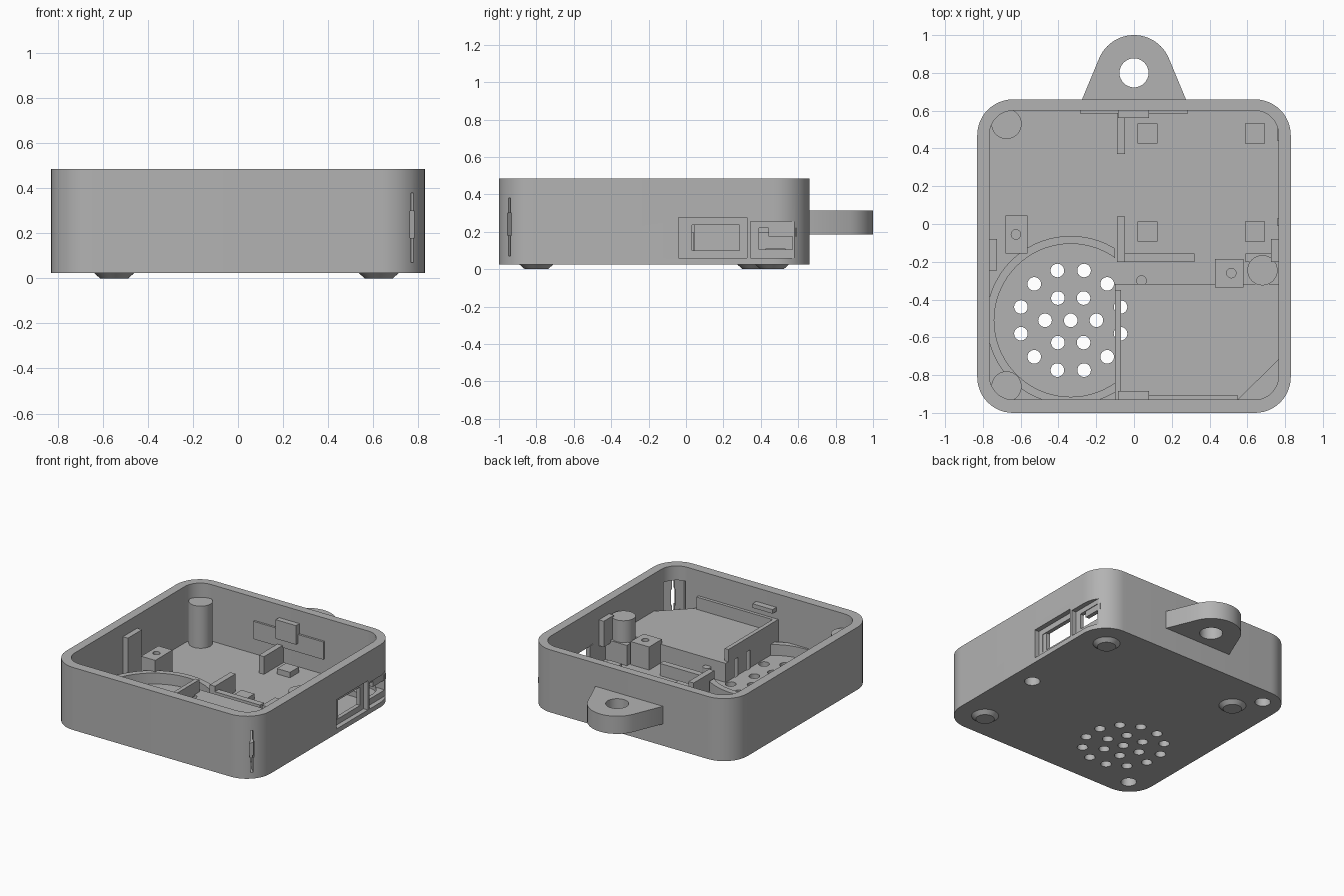
import bpy, bmesh, math
from mathutils import Matrix, Vector

if "Cube" in bpy.data.objects:
    bpy.data.objects.remove(bpy.data.objects["Cube"], do_unlink=True)

grey = bpy.data.materials.new("plain grey")
grey.use_nodes = True
grey.diffuse_color = (0.45, 0.45, 0.45, 1)
grey.node_tree.nodes["Principled BSDF"].inputs["Base Color"].default_value = grey.diffuse_color


def finish(name, bm):
    bmesh.ops.recalc_face_normals(bm, faces=bm.faces[:])
    mesh = bpy.data.meshes.new(name)
    bm.to_mesh(mesh)
    bm.free()
    mesh.materials.append(grey)
    obj = bpy.data.objects.new(name, mesh)
    bpy.context.collection.objects.link(obj)
    return obj


def prism(name, points, z0, z1):
    """Extrude a plan outline from z0 to z1."""
    bm = bmesh.new()
    face = bm.faces.new([bm.verts.new((x, y, z0)) for x, y in points])
    top = bmesh.ops.extrude_face_region(bm, geom=[face])["geom"]
    verts = [v for v in top if isinstance(v, bmesh.types.BMVert)]
    bmesh.ops.translate(bm, verts=verts, vec=(0, 0, z1 - z0))
    return finish(name, bm)


def box(name, x0, x1, y0, y1, z0, z1):
    return prism(name, [(x0, y0), (x1, y0), (x1, y1), (x0, y1)], z0, z1)


def arc(cx, cy, r, a0, a1, steps):
    angles = [math.radians(a0 + (a1 - a0) * i / steps) for i in range(steps + 1)]
    return [(cx + r * math.cos(a), cy + r * math.sin(a)) for a in angles]


def rounded(x0, x1, y0, y1, r):
    corners = [(x1 - r, y1 - r), (x0 + r, y1 - r), (x0 + r, y0 + r), (x1 - r, y0 + r)]
    return [p for i, (x, y) in enumerate(corners) for p in arc(x, y, r, 90 * i, 90 * i + 90, 12)]


def rods(name, centres, z0, z1, r0, r1=None, segments=32):
    """One mesh of upright cylinders or cones."""
    bm = bmesh.new()
    for x, y in centres:
        bmesh.ops.create_cone(bm, cap_ends=True, segments=segments, radius1=r0,
                              radius2=r0 if r1 is None else r1, depth=z1 - z0,
                              matrix=Matrix.Translation((x, y, (z0 + z1) / 2)))
    return finish(name, bm)


def diagonal_box(name, centre, along, across, z0, z1):
    """Box facing the front left corner."""
    bm = bmesh.new()
    place = Matrix.Translation(Vector((*centre, (z0 + z1) / 2))) @ Matrix.Rotation(math.radians(-45), 4, "Z")
    bmesh.ops.create_cube(bm, size=1, matrix=place @ Matrix.Diagonal((along, across, z1 - z0, 1)))
    return finish(name, bm)


def cut(targets, cutter):
    cutter.hide_render = True
    for obj in targets:
        mod = obj.modifiers.new("cut", "BOOLEAN")
        mod.operation, mod.solver, mod.object = "DIFFERENCE", "EXACT", cutter
        bpy.context.view_layer.objects.active = obj
        bpy.ops.object.modifier_apply(modifier=mod.name)
    bpy.data.objects.remove(cutter, do_unlink=True)


FLOOR, BASE, RIM = 0.07, 0.025, 0.485
LOW = FLOOR - 0.01

# Open case with rounded corners
case = prism("case", rounded(-0.83, 0.83, -1, 0.66, 0.19), BASE, RIM)
cut([case], prism("cavity", rounded(-0.765, 0.765, -0.93, 0.6, 0.125), FLOOR, 0.6))

# Raised bay floor with its corner cut off
bay = prism("bay_floor", [(-0.1, -0.94), (0.54, -0.94), (0.775, -0.71),
                          (0.775, -0.318), (-0.1, -0.318)], LOW, 0.21)
bay_wall = box("bay_side_wall", -0.1, -0.07, -0.94, -0.35, 0.2, 0.3)
box("bay_front_wall", -0.09, 0.55, -0.94, -0.907, 0.2, 0.3)

# Speaker ring, trimmed where it meets the bay
SX, SY = -0.335, -0.51
ring = rods("speaker_ring", [(SX, SY)], LOW, 0.15, 0.447, segments=72)
cut([ring], rods("ring_bore", [(SX, SY)], 0, 0.3, 0.405, segments=72))
cut([ring], box("ring_trim", -0.1, 0.3, -1, 0, 0, 0.3))

# Speaker grille holes
grille = [(SX, SY)] + arc(SX, SY, 0.136, 0, 300, 5) + arc(SX, SY, 0.273, 15, 345, 11)
cut([case, bay], rods("grille_holes", grille, -0.1, 0.4, 0.036, segments=24))

# Screw posts, bored from below
posts = [(-0.675, 0.53), (-0.675, -0.86), (0.68, -0.245)]
post_objs = [rods("screw_post", [p], LOW, 0.38, 0.08) for p in posts]
cut([case] + post_objs, rods("screw_bores", posts, -0.1, 0.3, 0.052))

# Tapered feet
for p in [(0.625, 0.46), (0.625, -0.8), (-0.55, 0.365)]:
    rods("foot", [p], 0, BASE + 0.002, 0.062, 0.093)

# Hanging tab with eyelet
tab = prism("hanging_tab", [(-0.275, 0.65), (0.275, 0.65), (0.275, 0.66)]
            + arc(0, 0.8, 0.2, 22.6, 157.4, 24) + [(-0.275, 0.66)], 0.185, 0.315)
cut([tab], rods("eyelet", [(0, 0.8)], 0, 0.5, 0.077))

# Port openings in the left wall, each with a shallow outer recess
for recess, opening in [((-0.04, 0.325, 0.06, 0.275), (0.0, 0.285, 0.1, 0.235)),
                        ((0.345, 0.6, 0.06, 0.255), (0.39, 0.57, 0.105, 0.22))]:
    cut([case], box("port_recess", 0.795, 0.9, *recess))
    cut([case], box("port_opening", 0.6, 0.9, *opening))
box("port_bar", 0.76, 0.79, 0.44, 0.59, 0.175, 0.22)
box("port_post", 0.76, 0.79, -0.01, 0.032, 0.09, 0.24)

# Corner switch pocket and slit
cut([case], diagonal_box("switch_pocket", (0.69, -0.86), 0.16, 0.15, 0.15, 0.38))
cut([case], diagonal_box("switch_slit", (0.76, -0.93), 0.3, 0.018, 0.07, 0.38))
cut([case], diagonal_box("switch_window", (0.76, -0.93), 0.3, 0.03, 0.18, 0.3))

# Board rests
for x in (0.0725, 0.64):
    for y in (0.478, -0.04):
        box("board_rest", x - 0.053, x + 0.053, y - 0.053, y + 0.053, LOW, 0.11)

# Board guide ribs
box("back_rib", -0.09, -0.048, 0.37, 0.61, LOW, 0.2)
box("middle_rib", -0.09, -0.048, -0.2, 0.04, LOW, 0.2)
box("middle_rib_arm", -0.06, 0.32, -0.2, -0.155, LOW, 0.16)
rods("locating_peg", [(0.04, -0.3)], LOW, 0.155, 0.028)

# Lid fixing blocks with pilot holes
blocks = [box("right_fixing_block", -0.68, -0.565, -0.155, 0.045, LOW, 0.235),
          box("left_fixing_block", 0.43, 0.58, -0.335, -0.185, LOW, 0.24)]
cut(blocks, rods("pilot_holes", [(-0.625, -0.055), (0.515, -0.26)], 0.12, 0.4, 0.025))

# Side wall stops
box("right_wall_stop", -0.775, -0.725, -0.245, -0.08, LOW, 0.39)
box("left_wall_stop", 0.725, 0.775, -0.2, -0.08, 0.2, 0.39)
box("left_stop_arm", 0.59, 0.775, -0.2, -0.155, LOW, 0.22)

# Lid clips and the tab backing plate
box("front_clip", -0.085, 0.08, -0.94, -0.885, 0.355, 0.385)
box("back_clip", -0.085, 0.08, 0.56, 0.61, 0.25, 0.39)
box("tab_backing", -0.285, 0.285, 0.585, 0.61, 0.185, 0.315)

# Smooth the round walls while keeping edges crisp
for obj in bpy.context.collection.objects:
    if obj.type == "MESH" and grey.name in obj.data.materials:
        bpy.ops.object.select_all(action="DESELECT")
        obj.select_set(True)
        bpy.context.view_layer.objects.active = obj
        bpy.ops.object.shade_smooth_by_angle(angle=math.radians(30))
